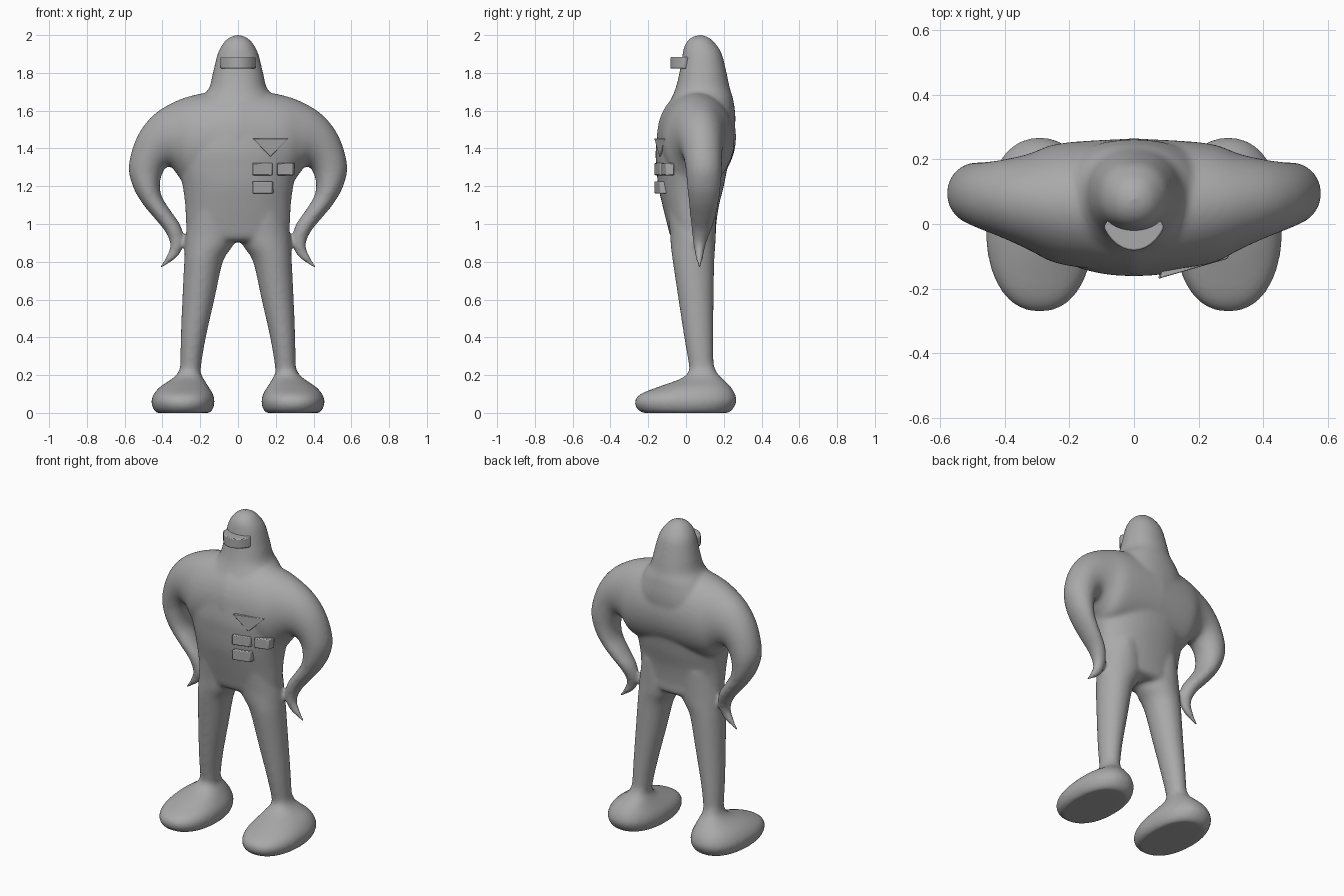
import bpy, bmesh, math
from mathutils import Vector

if "Cube" in bpy.data.objects:
    bpy.data.objects.remove(bpy.data.objects["Cube"])

grey = bpy.data.materials.new("plain grey")
grey.diffuse_color = (0.4, 0.4, 0.4, 1)
grey.use_nodes = True
grey.node_tree.nodes["Principled BSDF"].inputs["Base Color"].default_value = grey.diffuse_color


def finish(bm, name):
    bmesh.ops.recalc_face_normals(bm, faces=bm.faces)
    me = bpy.data.meshes.new(name)
    bm.to_mesh(me)
    bm.free()
    ob = bpy.data.objects.new(name, me)
    bpy.context.collection.objects.link(ob)
    me.materials.append(grey)
    return ob


def spline(rows, steps=5):
    """Catmull-Rom interpolation through rows of numbers."""
    rows = [Vector(r) for r in rows]
    out = []
    for i in range(len(rows) - 1):
        a, b, c, d = (rows[max(i - 1, 0)], rows[i], rows[i + 1], rows[min(i + 2, len(rows) - 1)])
        for s in range(steps):
            t = s / steps
            out.append(0.5 * (2 * b + (c - a) * t + (2 * a - 5 * b + 4 * c - d) * t * t
                              + (3 * b - a - 3 * c + d) * t ** 3))
    return out + [rows[-1]]


def loft(bm, rows, side=1, power=2.0, n=40):
    """Rows: outer x, outer z, inner x, inner z, front y, back y."""
    rings = []
    for ox, oz, ix, iz, yf, yb in spline(rows):
        ring = []
        for k in range(n):
            a = 2 * math.pi * k / n
            c, s = (math.copysign(abs(f) ** (2 / power), f) for f in (math.cos(a), math.sin(a)))
            ring.append(bm.verts.new((side * ((ox + ix) / 2 + c * (ox - ix) / 2),
                                      (yf + yb) / 2 + s * (yb - yf) / 2,
                                      (oz + iz) / 2 + c * (oz - iz) / 2)))
        rings.append(ring)
    faces = [bm.faces.new((p[k], p[(k + 1) % n], q[(k + 1) % n], q[k]))
             for p, q in zip(rings, rings[1:]) for k in range(n)]
    faces += [bm.faces.new(rings[0]), bm.faces.new(rings[-1])]
    bmesh.ops.recalc_face_normals(bm, faces=faces)


# head and torso: z, half width, front y, back y
torso = [(2.003, .004, .07, .08), (1.985, .05, .025, .125), (1.95, .083, -.005, .16),
         (1.9, .108, -.018, .19), (1.8, .133, -.035, .215), (1.72, .153, -.055, .232),
         (1.66, .2, -.08, .25), (1.55, .27, -.135, .262), (1.4, .32, -.16, .245),
         (1.3, .315, -.157, .22), (1.2, .293, -.147, .2), (1.1, .28, -.125, .175),
         (1.0, .275, -.1, .16), (.93, .265, -.08, .155), (.905, .2, -.05, .12)]
# shoulder and arm, ending in a curled tip
arm = [(0, 1.72, 0, 1.2, -.155, .265), (.2, 1.69, .25, 1.2, -.125, .25),
       (.33, 1.65, .32, 1.26, -.08, .217), (.45, 1.575, .345, 1.295, -.045, .2),
       (.535, 1.46, .37, 1.305, -.02, .192), (.578, 1.31, .395, 1.28, -.002, .19),
       (.557, 1.2, .413, 1.22, .005, .185), (.507, 1.11, .405, 1.15, .013, .175),
       (.442, 1.03, .36, 1.075, .02, .16), (.392, .97, .308, 1.0, .028, .14),
       (.362, .91, .287, .93, .035, .115), (.362, .87, .293, .875, .042, .1),
       (.38, .83, .325, .82, .05, .092), (.42, .765, .408, .765, .065, .08)]
# leg from hip to ankle
leg = [(.25, 1.1, .03, 1.1, -.1, .16), (.275, .95, 0, .95, -.085, .157),
       (.28, .88, .03, .88, -.08, .155), (.285, .8, .08, .8, -.07, .15),
       (.295, .6, .125, .6, -.04, .146), (.303, .4, .17, .4, -.01, .145),
       (.306, .25, .195, .25, .015, .147), (.31, .15, .2, .15, .02, .16)]
# foot: z, inner x, outer x, front y, back y
foot = [(0, .15, .43, -.23, .225), (.02, .133, .448, -.258, .248), (.06, .124, .459, -.272, .267),
        (.1, .133, .446, -.24, .26), (.14, .157, .41, -.14, .235), (.18, .182, .35, -.03, .195),
        (.215, .198, .316, .012, .162), (.26, .2, .303, .02, .145)]

bm = bmesh.new()
loft(bm, [(w, z, -w, z, f, b) for z, w, f, b in torso], power=2.15)
for side in (-1, 1):
    loft(bm, arm, side)
    loft(bm, leg, side)
    loft(bm, [(o, z, i, z, f, b) for z, i, o, f, b in foot], side, 2.25)
body = finish(bm, "body")

# fuse the limbs into one soft skin
remesh = body.modifiers.new("fuse", 'REMESH')
remesh.mode = 'VOXEL'
remesh.voxel_size = 0.011
remesh.use_smooth_shade = True
smooth = body.modifiers.new("soften", 'SMOOTH')
smooth.factor = 0.5
smooth.iterations = 10


def prism(name, outline, to_3d, bevel=0.005):
    """Solid from a 2D outline; to_3d(point, layer) places both layers."""
    bm = bmesh.new()
    a, b = ([bm.verts.new(to_3d(p, layer)) for p in outline] for layer in (0, 1))
    bm.faces.new(a)
    bm.faces.new(b)
    for k in range(len(a)):
        j = (k + 1) % len(a)
        bm.faces.new((a[k], a[j], b[j], b[k]))
    ob = finish(bm, name)
    mod = ob.modifiers.new("bevel", 'BEVEL')
    mod.width = bevel
    mod.segments = 2
    mod.limit_method = 'ANGLE'
    mod.angle_limit = math.radians(40)
    bpy.context.view_layer.objects.active = ob
    ob.select_set(True)
    bpy.ops.object.shade_smooth_by_angle(angle=math.radians(35))
    ob.select_set(False)


# curved visor band around the face
angles = [math.radians(-58 + 116 * k / 12) for k in range(13)]
band = [(.11 * math.sin(a), .07 - .152 * math.cos(a)) for a in angles]
band += [(.088 * math.sin(a), .07 - .085 * math.cos(a)) for a in reversed(angles)]
prism("visor", band, lambda p, layer: (p[0], p[1], 1.822 + .062 * layer))


# chest badges lying on the slanted chest
def on_chest(p, layer):
    return (p[0] + .01 * layer, -.168 + .29 * (p[0] - .08) + .045 * layer, p[1])


prism("chest_triangle", [(.078, 1.452), (.265, 1.452), (.17, 1.357)], on_chest, .003)
for name, x0, x1, z0, z1 in (("badge_upper", .075, .18, 1.258, 1.322),
                             ("badge_side", .205, .29, 1.258, 1.322),
                             ("badge_lower", .075, .18, 1.162, 1.226)):
    prism(name, [(x0, z0), (x1, z0), (x1, z1), (x0, z1)], on_chest)
